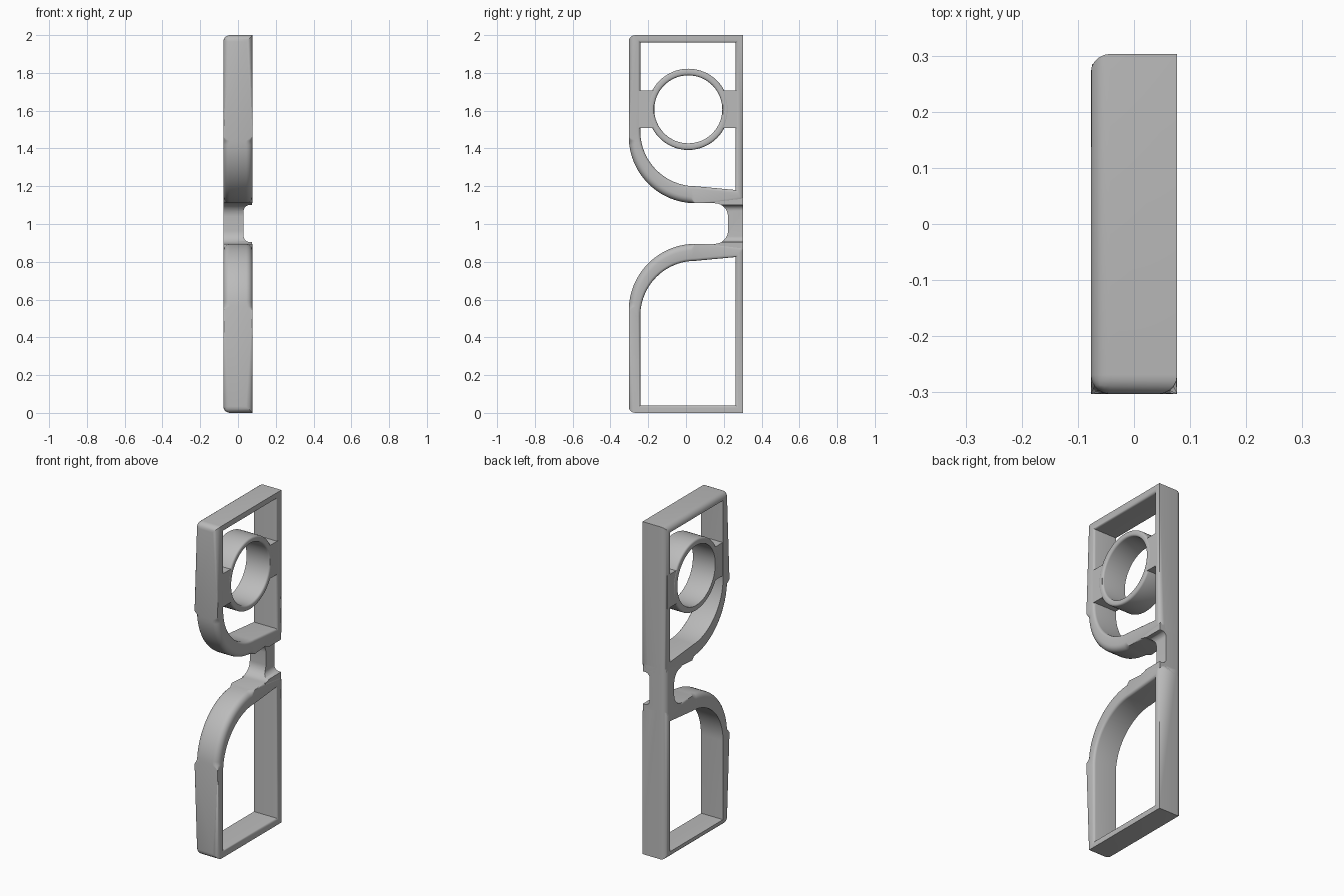
import bpy, bmesh, math

cube = bpy.data.objects.get("Cube")
if cube:
    bpy.data.objects.remove(cube, do_unlink=True)

X0, X1 = -0.077, 0.077      # depth range of the frame

grey = bpy.data.materials.new("satin grey")
grey.use_nodes = True
grey.diffuse_color = (0.5, 0.5, 0.5, 1)
grey.node_tree.nodes["Principled BSDF"].inputs["Base Color"].default_value = (0.5, 0.5, 0.5, 1)


def finish(bm, name):
    bmesh.ops.recalc_face_normals(bm, faces=bm.faces)
    mesh = bpy.data.meshes.new(name)
    bm.to_mesh(mesh)
    bm.free()
    mesh.materials.append(grey)
    ob = bpy.data.objects.new(name, mesh)
    bpy.context.collection.objects.link(ob)
    return ob


def smooth(ob):
    bpy.ops.object.select_all(action='DESELECT')
    ob.select_set(True)
    bpy.context.view_layer.objects.active = ob
    bpy.ops.object.shade_smooth_by_angle(angle=math.radians(35))


def arc(cy, cz, r, a0, a1, n):
    angles = [math.radians(a0 + (a1 - a0) * i / n) for i in range(n + 1)]
    return [(cy + r * math.cos(a), cz + r * math.sin(a)) for a in angles]


def hollow(outer, inner):
    """Extruded band between two (y, z) loops with equal point counts."""
    bm = bmesh.new()
    loops = [[bm.verts.new((x, y, z)) for y, z in pts]
             for x, pts in ((X0, outer), (X1, outer), (X1, inner), (X0, inner))]
    n = len(outer)
    for k in range(4):
        a, b = loops[k], loops[(k + 1) % 4]
        for i in range(n):
            j = (i + 1) % n
            bm.faces.new((a[i], a[j], b[j], b[i]))
    return bm, loops


def loop_edges(bm, loop, indices=None):
    n = len(loop)
    return [bm.edges.get((loop[i], loop[(i + 1) % n])) for i in (indices or range(n))]


def bevel(bm, edges, size, segments):
    bmesh.ops.bevel(bm, geom=edges, offset=size, segments=segments, profile=0.5,
                    affect='EDGES', clamp_overlap=False)


def lens_rim(name, height, to_z):
    """Half frame: straight base and back, quarter-round front corner."""
    steps = 24
    outer = [(-0.303, 0), (0.303, 0), (0.303, height)] + arc(0.05, height - 0.353, 0.353, 90, 180, steps)
    inner = [(-0.242, 0.04), (0.262, 0.04), (0.262, height - 0.07)] + \
        arc(0.05, height - 0.382, 0.292, 90, 180, steps)
    bm, (out0, out1, in1, in0) = hollow([(y, to_z(z)) for y, z in outer],
                                        [(y, to_z(z)) for y, z in inner])
    n = len(outer)
    inner_edges = loop_edges(bm, in1)
    back_edge = loop_edges(bm, out1, [1])
    # Large rounding: whole -x outline, arch and front on +x, front corner
    big = loop_edges(bm, out0) + loop_edges(bm, out1, list(range(2, n)))
    big.append(bm.edges.get((out0[0], out1[0])))
    bevel(bm, big, 0.034, 5)
    bevel(bm, [e for e in inner_edges if e.is_valid], 0.014, 3)
    smooth(finish(bm, name))


lens_rim("upper_rim", 0.89, lambda z: 2 - z)
lens_rim("lower_rim", 0.895, lambda z: z)

# Round ring held inside the upper rim
CY, CZ = 0.012, 1.607
bm, (o0, o1, i1, i0) = hollow(arc(CY, CZ, 0.215, 0, 360, 64)[:-1],
                              arc(CY, CZ, 0.18, 0, 360, 64)[:-1])
bevel(bm, loop_edges(bm, o0) + loop_edges(bm, o1) + loop_edges(bm, i1), 0.011, 3)
smooth(finish(bm, "lens_ring"))


def prism(pts, axis, lo, hi):
    """Extrude (u, z) points along x or y."""
    bm = bmesh.new()
    place = (lambda u, z, d: (d, u, z)) if axis == 'x' else (lambda u, z, d: (u, d, z))
    face = bm.faces.new([bm.verts.new(place(u, z, lo)) for u, z in pts])
    ext = bmesh.ops.extrude_face_region(bm, geom=[face])
    for v in ext["geom"]:
        if isinstance(v, bmesh.types.BMVert):
            v.co["xy".index(axis)] = hi
    return bm


# Tabs joining the ring to the rim
for name, y0, y1 in (("front_tab", -0.266, CY - 0.185), ("back_tab", CY + 0.185, 0.285)):
    z0, z1 = CZ - 0.1, CZ + 0.1
    smooth(finish(prism([(y0, z0), (y1, z0), (y1, z1), (y0, z1)], 'x', X0 + 0.002, X1 - 0.001), name))

# Bridge with flared ends
R = 0.07
flare = arc(0.222 - R, 1.11 - R, R, 90, 0, 10) + arc(0.222 - R, 0.895 + R, R, 0, -90, 10)
pts = [(0.303, 0.86), (0.303, 1.145), (0.222 - R, 1.145)] + flare + [(0.222 - R, 0.86)]
bm = prism(pts, 'x', X0, X1 - 0.002)
edge = [e for e in bm.edges if all(v.co.x < X0 + 0.01 and v.co.y > 0.3 for v in e.verts)]
bevel(bm, edge, 0.034, 5)
bridge = finish(bm, "bridge")

# Rounded notch on the +x side of the bridge
r = 0.03
notch = arc(0.03 + r, 1.1 - r, r, 90, 180, 8) + arc(0.03 + r, 0.905 + r, r, 180, 270, 8)
notch += [(0.2, 0.905), (0.2, 1.1)]
cutter = finish(prism(notch, 'y', 0, 0.5), "notch_cutter")
cutter.hide_render = True
cut = bridge.modifiers.new("notch", 'BOOLEAN')
cut.operation = 'DIFFERENCE'
cut.solver = 'EXACT'
cut.object = cutter
bpy.context.view_layer.objects.active = bridge
bpy.ops.object.modifier_apply(modifier=cut.name)
bpy.data.objects.remove(cutter, do_unlink=True)
smooth(bridge)
